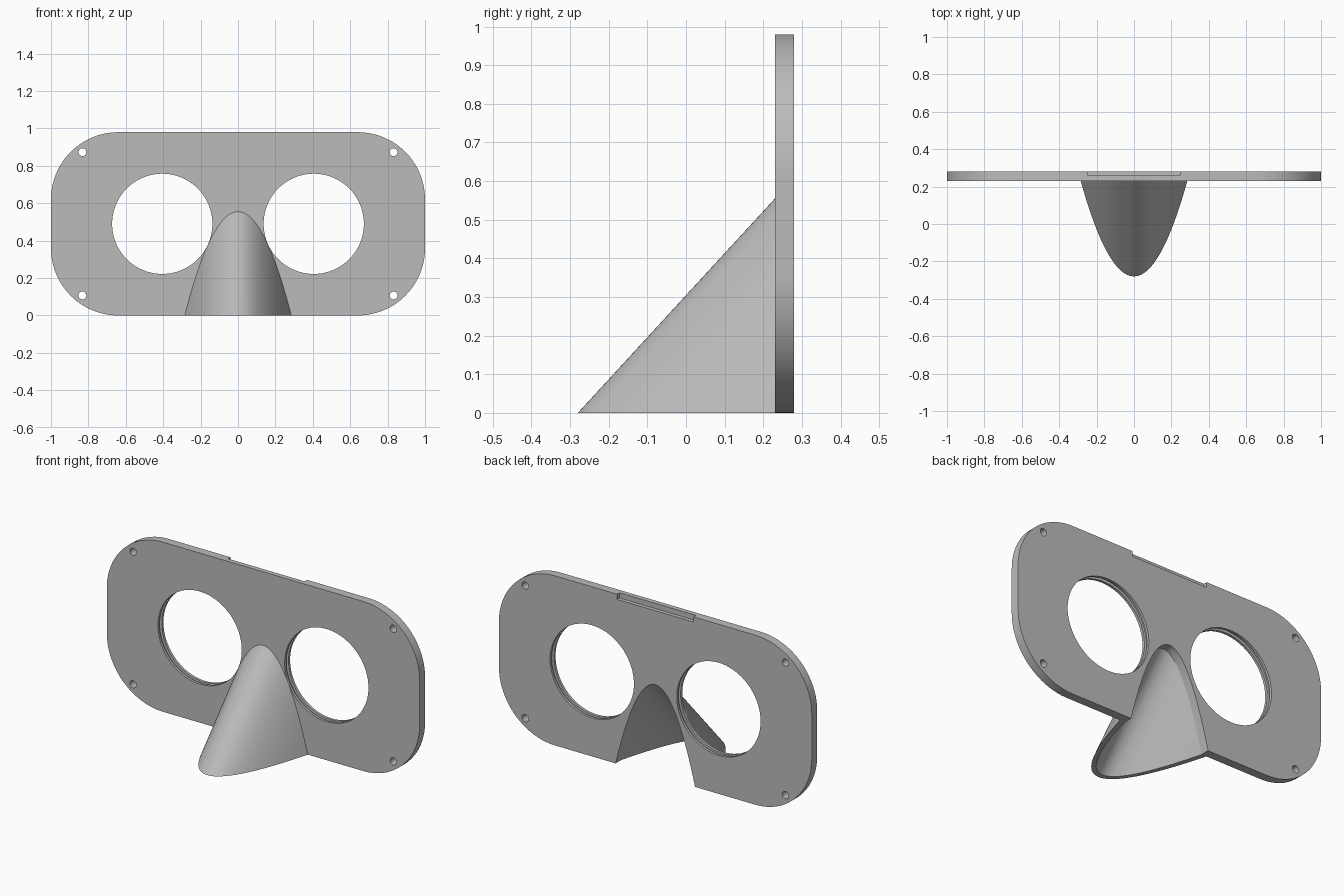
import bpy
import bmesh
from math import cos, sin, pi, radians

if "Cube" in bpy.data.objects:
    bpy.data.objects.remove(bpy.data.objects["Cube"], do_unlink=True)

# Overall sizes
HEIGHT = 0.98
FRONT, BACK = 0.23, 0.28
NOSE_HALF, NOSE_TIP, NOSE_RISE = 0.285, -0.28, 1.088
WALL = 0.03

grey = bpy.data.materials.new("matte_grey")
grey.use_nodes = True
grey.diffuse_color = (0.5, 0.5, 0.5, 1)
grey.node_tree.nodes["Principled BSDF"].inputs["Base Color"].default_value = (0.5, 0.5, 0.5, 1)


def make_object(name, bm):
    bmesh.ops.recalc_face_normals(bm, faces=bm.faces)
    mesh = bpy.data.meshes.new(name)
    bm.to_mesh(mesh)
    bm.free()
    mesh.materials.append(grey)
    obj = bpy.data.objects.new(name, mesh)
    bpy.context.collection.objects.link(obj)
    return obj


def prism(name, outline, y0, y1):
    """Extrude an x-z outline from y0 to y1."""
    bm = bmesh.new()
    face = bm.faces.new([bm.verts.new((x, y0, z)) for x, z in outline])
    new = bmesh.ops.extrude_face_region(bm, geom=[face])["geom"]
    verts = [v for v in new if isinstance(v, bmesh.types.BMVert)]
    bmesh.ops.translate(bm, verts=verts, vec=(0, y1 - y0, 0))
    return make_object(name, bm)


def arc(cx, cz, r, start, end, n):
    return [(cx + r * cos(start + (end - start) * i / n),
             cz + r * sin(start + (end - start) * i / n)) for i in range(n + 1)]


def circle(cx, cz, r, n):
    return arc(cx, cz, r, 0, 2 * pi, n)[:-1]


def activate(obj):
    bpy.ops.object.select_all(action='DESELECT')
    obj.select_set(True)
    bpy.context.view_layer.objects.active = obj


def cut(target, cutter):
    mod = target.modifiers.new("cut", 'BOOLEAN')
    mod.operation = 'DIFFERENCE'
    mod.solver = 'EXACT'
    mod.object = cutter
    activate(target)
    bpy.ops.object.modifier_apply(modifier=mod.name)
    bpy.data.objects.remove(cutter, do_unlink=True)


def smooth(obj):
    activate(obj)
    bpy.ops.object.shade_smooth_by_angle(angle=radians(30))


# Face plate with large rounded corners
R = 0.36
corners = [(1 - R, HEIGHT - R), (R - 1, HEIGHT - R), (R - 1, R), (1 - R, R)]
outline = []
for k, (cx, cz) in enumerate(corners):
    outline += arc(cx, cz, R, k * pi / 2, (k + 1) * pi / 2, 20)
plate = prism("face_plate", outline, FRONT, BACK)

# Eye holes with a lens groove, and strap holes in the corners
for side in (-1, 1):
    cut(plate, prism("eye_cutter", circle(side * 0.405, 0.49, 0.268, 80), 0.1, 0.4))
    cut(plate, prism("groove_cutter", circle(side * 0.405, 0.49, 0.283, 80), 0.245, 0.265))
    for z in (0.107, 0.873):
        cut(plate, prism("strap_cutter", circle(side * 0.832, z, 0.021, 24), 0.1, 0.4))

# Nose opening, a parabola open at the bottom
inner_half = NOSE_HALF - 1.04 * WALL
inner_tip = NOSE_TIP + WALL
STEPS = 48
params = [2 * i / STEPS - 1 for i in range(STEPS + 1)]
apex = (FRONT - inner_tip) * NOSE_RISE
opening = [(inner_half * u, apex * (1 - u * u)) for u in params]
opening += [(inner_half, -0.1), (-inner_half, -0.1)]
cut(plate, prism("opening_cutter", opening, 0.1, 0.4))

# Shallow rebate along the top of the back
cut(plate, prism("rebate_cutter",
                 [(-0.245, 0.95), (0.245, 0.95), (0.245, 1.1), (-0.245, 1.1)], 0.258, 0.4))
smooth(plate)

# Nose: hollow parabolic shell slanting up to the plate
bm = bmesh.new()
rows = []
for u in params:
    ring = []
    for half, tip in ((NOSE_HALF, NOSE_TIP), (inner_half, inner_tip)):
        depth = (FRONT - tip) * (1 - u * u)
        ring.append([bm.verts.new((half * u, FRONT - depth, 0)),
                     bm.verts.new((half * u, FRONT, depth * NOSE_RISE))])
    (a, b), (c, d) = ring
    rows.append((a, b, d, c))
for p, q in zip(rows, rows[1:]):
    for i in range(4):
        j = (i + 1) % 4
        bm.faces.new((p[i], p[j], q[j], q[i]))
bmesh.ops.remove_doubles(bm, verts=bm.verts, dist=0.0001)
smooth(make_object("nose", bm))
